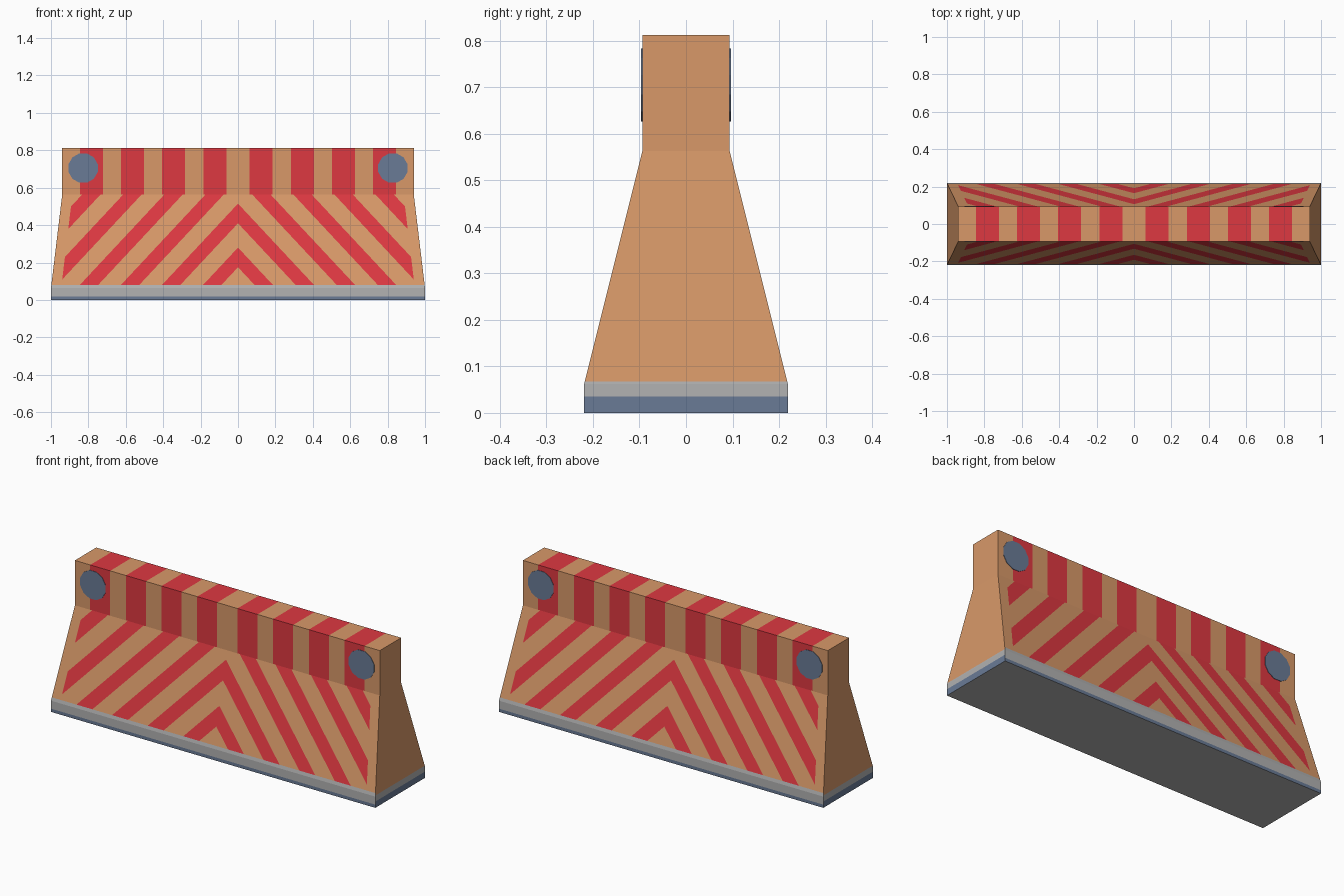
import bpy, bmesh, math
from mathutils import Vector

if "Cube" in bpy.data.objects:
    bpy.data.objects.remove(bpy.data.objects["Cube"])


def lin(v):
    v /= 255
    return v / 12.92 if v <= 0.04045 else ((v + 0.055) / 1.055) ** 2.4


def material(name, r, g, b):
    m = bpy.data.materials.new(name)
    m.diffuse_color = (lin(r), lin(g), lin(b), 1)
    m.use_nodes = True
    m.node_tree.nodes["Principled BSDF"].inputs["Base Color"].default_value = m.diffuse_color
    return m


mats = [material("tan", 216, 153, 105), material("red", 222, 56, 65),
        material("grey", 178, 178, 178), material("slate_blue", 106, 123, 150)]
TAN, RED, GREY, BLUE = range(4)

# Quarter of the barrier (x >= 0, y <= 0): (half length, half depth, height)
rings = [(1, 0.219, 0), (1, 0.219, 0.0625), (0.94, 0.094, 0.5625), (0.94, 0.094, 0.8125)]
bm = bmesh.new()
cols = [[bm.verts.new(p) for p in ((0, -d, z), (l, -d, z), (l, 0, z))] for l, d, z in rings]
for lo, hi in zip(cols, cols[1:]):
    for i in range(2):
        bm.faces.new((lo[i], lo[i + 1], hi[i + 1], hi[i]))
top_mid = bm.verts.new((0, 0, 0.8125))
base_mid = bm.verts.new((0, 0, 0))
bm.faces.new(cols[-1] + [top_mid])
bm.faces.new([base_mid] + cols[0][::-1])
bm.normal_update()


# Face groups told apart by direction
def is_slope(n):
    return n.y < -0.5 and n.z > 0.1


def is_front_upright(f):
    return f.normal.y < -0.99


def is_ridge(f):
    return f.normal.z > 0.9 or (is_front_upright(f) and f.calc_center_median().z > 0.3)


def cut(test, co, no):
    faces = [f for f in bm.faces if test(f)]
    geom = set(faces)
    for f in faces:
        geom.update(f.edges)
        geom.update(f.verts)
    bmesh.ops.bisect_plane(bm, geom=list(geom), dist=1e-6,
                           plane_co=Vector(co), plane_no=Vector(no))
    bm.normal_update()


# Stripe layout: uprights across the ridge, chevrons on the slope
bars = [(0.0625 + 0.22 * k, 0.1855 + 0.22 * k) for k in range(4)]
chevrons = [(0.175 + 0.235 * k, 0.28 + 0.235 * k) for k in range(6)]
K, TAPER, LIMIT, SLOPE_BAND = 1.07, 0.12, 0.953, 0.08

for pair in bars:
    for x in pair:
        cut(is_ridge, (x, 0, 0), (1, 0, 0))
cut(lambda f: is_slope(f.normal), (0, 0, SLOPE_BAND), (0, 0, 1))
cut(lambda f: is_slope(f.normal), (LIMIT, 0, 0), (1, 0, TAPER))
for pair in chevrons:
    for c in pair:
        cut(lambda f: is_slope(f.normal), (0, 0, c), (K, 0, 1))

# Coloured bands along the foot
cut(lambda f: is_front_upright(f) and not is_ridge(f), (0, 0, 0.018), (0, 0, 1))
cut(lambda f: f.normal.x > 0.9, (0, 0, 0.035), (0, 0, 1))
cut(lambda f: f.normal.x > 0.9, (0, 0, 0.068), (0, 0, 1))

for f in bm.faces:
    n = f.normal
    c = f.calc_center_median()
    m = TAN
    if n.z < -0.5:
        m = GREY
    elif is_slope(n):
        v = c.z + K * c.x
        if c.z < SLOPE_BAND:
            m = GREY
        elif c.x + TAPER * c.z < LIMIT and any(a < v < b for a, b in chevrons):
            m = RED
    elif is_ridge(f):
        m = RED if any(a < c.x < b for a, b in bars) else TAN
    elif n.x > 0.9:
        m = BLUE if c.z < 0.035 else GREY if c.z < 0.068 else TAN
    else:
        m = BLUE if c.z < 0.018 else GREY
    f.material_index = m

mesh = bpy.data.meshes.new("barrier_body")
bm.to_mesh(mesh)
bm.free()
for m in mats:
    mesh.materials.append(m)
body = bpy.data.objects.new("barrier_body", mesh)
bpy.context.collection.objects.link(body)
mirror = body.modifiers.new("mirror", 'MIRROR')
mirror.use_axis = (True, True, False)
mirror.merge_threshold = 0.0001

# Round reflectors on both long sides
for side, y in (("front", -0.094), ("back", 0.094)):
    for end, x in (("left", -0.828), ("right", 0.828)):
        bpy.ops.mesh.primitive_cylinder_add(vertices=12, radius=0.081, depth=0.005,
                                            location=(x, y, 0.705),
                                            rotation=(math.pi / 2, math.pi / 12, 0))
        disc = bpy.context.object
        disc.name = f"reflector_{side}_{end}"
        disc.data.materials.append(mats[BLUE])
